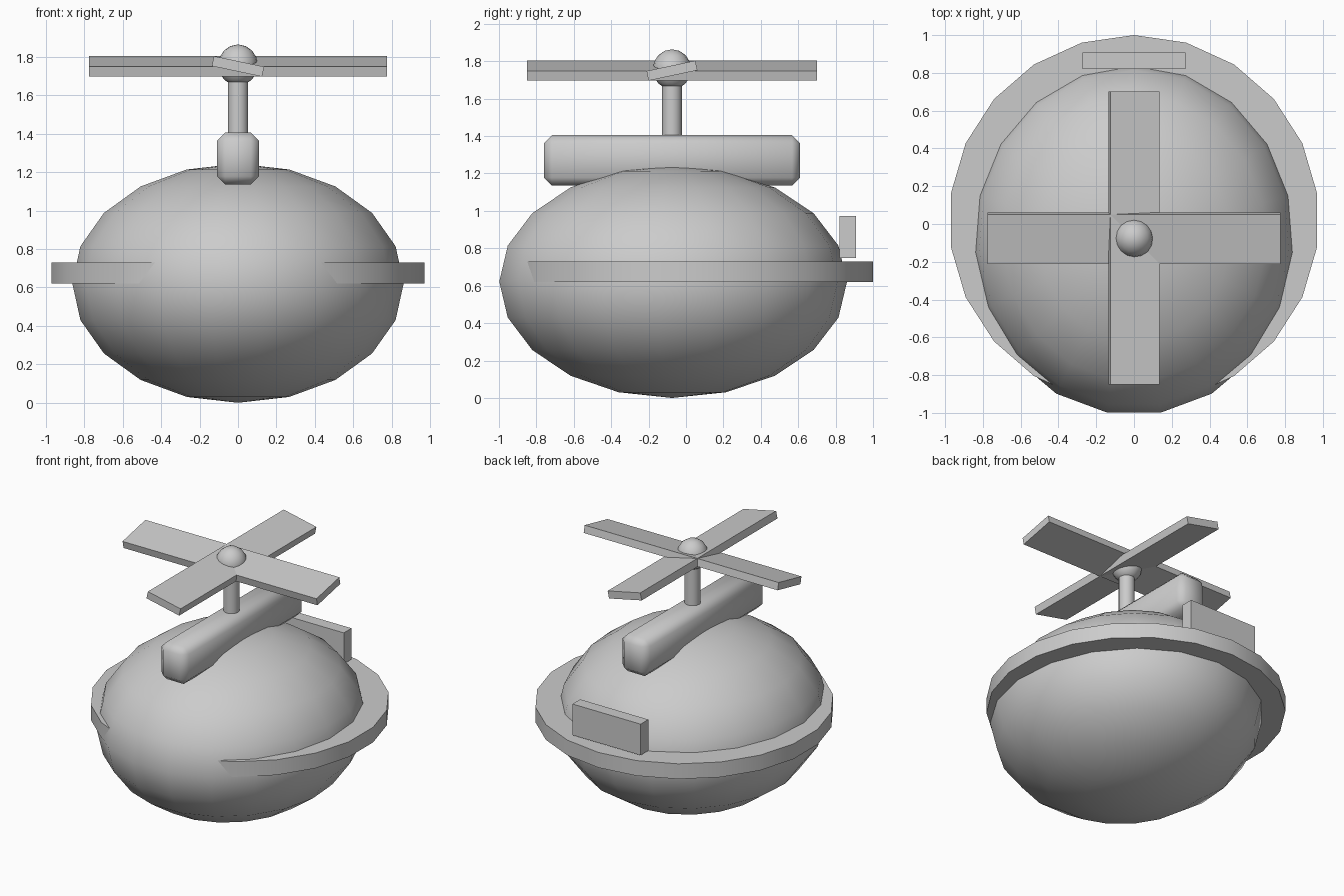
import bpy, bmesh
from math import sin, cos, pi, radians

if "Cube" in bpy.data.objects:
    bpy.data.objects.remove(bpy.data.objects["Cube"])

CY = -0.075  # fore-aft centre of body, mast and rotor


def finish(name, bm, loc, angle):
    bmesh.ops.recalc_face_normals(bm, faces=bm.faces)
    me = bpy.data.meshes.new(name)
    bm.to_mesh(me)
    bm.free()
    ob = bpy.data.objects.new(name, me)
    bpy.context.collection.objects.link(ob)
    ob.location = loc
    if angle:
        bpy.ops.object.select_all(action='DESELECT')
        ob.select_set(True)
        bpy.context.view_layer.objects.active = ob
        bpy.ops.object.shade_smooth_by_angle(angle=radians(angle))
    return ob


def lathe(name, profile, n, loc, scale=(1, 1, 1), angle=40):
    """Revolve (r, z) points around z, first vertex at +y; r = 0 gives a pole."""
    bm = bmesh.new()
    rings = []
    for r, z in profile:
        k = n if r > 1e-6 else 1
        rings.append([bm.verts.new((r * sin(2 * pi * i / n) * scale[0],
                                    r * cos(2 * pi * i / n) * scale[1],
                                    z * scale[2])) for i in range(k)])
    for a, b in zip(rings, rings[1:]):
        for i in range(n):
            j = (i + 1) % n
            quad = [a[i % len(a)], a[j % len(a)], b[j % len(b)], b[i % len(b)]]
            bm.faces.new(list(dict.fromkeys(quad)))
    for ring in (rings[0], rings[-1]):
        if len(ring) > 1:
            bm.faces.new(ring)
    return finish(name, bm, loc, angle)


def ball(name, n, rings, loc, scale):
    prof = [(sin(pi * i / rings), -cos(pi * i / rings)) for i in range(rings + 1)]
    return lathe(name, prof, n, loc, scale, 60)


def box(name, size, loc, bevel=0):
    bm = bmesh.new()
    bmesh.ops.create_cube(bm, size=1)
    bmesh.ops.scale(bm, vec=size, verts=bm.verts)
    if bevel:
        bmesh.ops.bevel(bm, geom=bm.edges[:], offset=bevel, segments=1,
                        profile=0.5, affect='EDGES')
    return finish(name, bm, loc, 60 if bevel else 0)


# egg-like body and the rim disc running through it
ball("body", 19, 10, (0, CY, 0.622), (0.865, 0.936, 0.622))
lathe("rim", [(0.98, 0.62), (0.98, 0.73)], 22, (0, 0.02, 0))

# plate standing on the back of the rim
box("back_plate", (0.545, 0.088, 0.225), (0, 0.864, 0.86))

# bevelled ridge on top, with mast and hub
box("top_ridge", (0.22, 1.37, 0.27), (0, CY, 1.27), 0.043)
lathe("mast", [(0.053, 1.38), (0.053, 1.75)], 16, (0, CY, 0))
ball("rotor_hub", 16, 8, (0, CY, 1.757), (0.103, 0.103, 0.107))

# two crossing pitched blades
for i, name in enumerate(("blade_across", "blade_lengthwise")):
    blade = box(name, (1.552, 0.267, 0.053), (0, CY, 1.75))
    blade.rotation_euler = (radians(12), 0, i * pi / 2)
